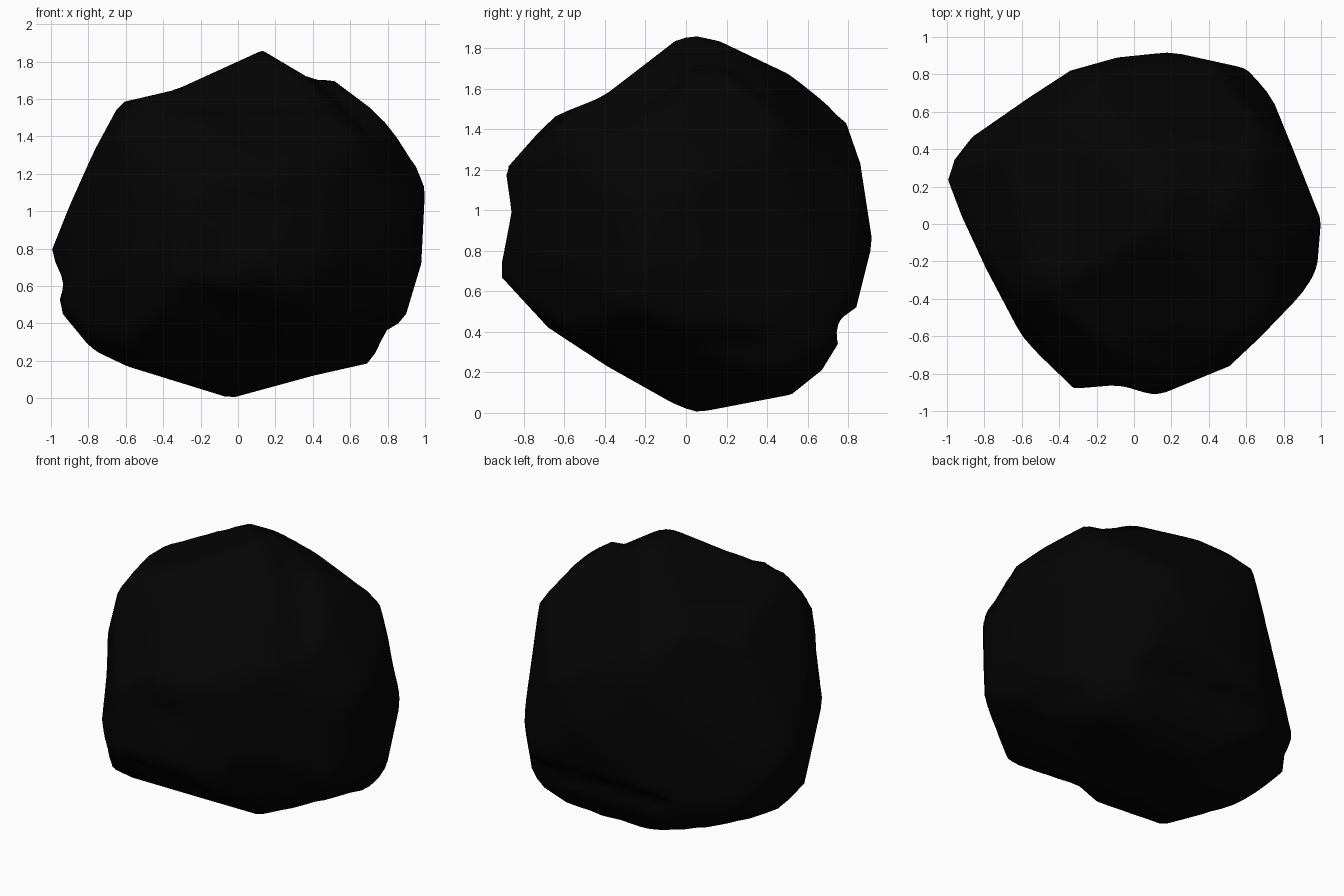
import bpy
import bmesh
from math import radians, sin, cos
from mathutils import Vector

default_cube = bpy.data.objects.get("Cube")
if default_cube:
    bpy.data.objects.remove(default_cube, do_unlink=True)

CENTRE_HEIGHT = 0.93

# Rough outlines of the boulder, each a ring of (across, up) points about its centre
FRONT = [(.13, .93), (.4, .77), (.51, .77), (.75, .59), (.93, .36), (1, .19), (.98, -.21),
         (.89, -.51), (.79, -.57), (.71, -.74), (.4, -.81), (-.04, -.93), (-.59, -.76),
         (-.78, -.67), (-.97, -.44), (-.92, -.33), (-1, -.15), (-.9, .1), (-.77, .39),
         (-.63, .65), (-.33, .72)]
SIDE = [(-.02, .93), (.12, .925), (.53, .73), (.78, .53), (.86, .3), (.92, -.09), (.84, -.41),
        (.73, -.49), (.75, -.59), (.67, -.72), (.52, -.84), (.05, -.93), (-.07, -.88),
        (-.39, -.7), (-.68, -.51), (-.92, -.25), (-.86, .06), (-.89, .27), (-.66, .53),
        (-.41, .63)]
TOP = [(.2, .92), (.61, .83), (.74, .67), (.85, .4), (1, .02), (.98, -.22), (.93, -.34),
       (.67, -.61), (.51, -.76), (.12, -.92), (-.08, -.86), (-.32, -.88), (-.59, -.62),
       (-.79, -.24), (-.92, .04), (-1, .25), (-.93, .42), (-.57, .67), (-.34, .82), (-.09, .89)]
DIAGONAL_FRONT = [(.07, .93), (.29, .85), (.86, .39), (1, -.16), (.88, -.67), (.67, -.73),
                  (.27, -.83), (.09, -.86), (-.48, -.71), (-.77, -.58), (-.84, -.3),
                  (-.8, .01), (-.79, .26), (-.73, .49), (-.48, .78)]
DIAGONAL_BACK = [(-.1, .89), (.36, .7), (.5, .68), (.77, .37), (.84, -.16), (.71, -.7),
                 (.53, -.88), (.19, -.95), (-.25, -.97), (-.68, -.8), (-.88, -.67),
                 (-.95, -.58), (-1, -.27), (-.89, .43), (-.59, .74), (-.49, .8), (-.38, .77)]
UNDERSIDE = [(0, .89), (.46, .8), (.7, .65), (.98, -.37), (.92, -.48), (.93, -.59), (.74, -.77),
             (.49, -.84), (.2, -.93), (-.19, -.81), (-.33, -.69), (-.74, -.58), (-.92, -.16),
             (-.94, .27), (-.71, .68), (-.33, .89), (-.21, .87)]


def plane_axes(azimuth, elevation):
    """Across, up and normal axes of a plane facing the given direction."""
    a, e = radians(azimuth), radians(elevation)
    normal = Vector((cos(a) * cos(e), sin(a) * cos(e), sin(e)))
    across = Vector((-sin(a), cos(a), 0))
    return across, normal.cross(across), normal


OUTLINES = [
    (FRONT, plane_axes(-90, 0)),
    (SIDE, plane_axes(0, 0)),
    (TOP, plane_axes(-90, 90)),
    (DIAGONAL_FRONT, plane_axes(-53, 32)),
    (DIAGONAL_BACK, plane_axes(127, 32)),
    (UNDERSIDE, plane_axes(53, -32)),
]


def outline_radius(ring, direction):
    """Distance from the centre to the ring along a flat direction."""
    best = 0
    for i, point in enumerate(ring):
        start = Vector(ring[i - 1])
        edge = Vector(point) - start
        det = direction.cross(edge)
        if abs(det) < 1e-9:
            continue
        distance = start.cross(edge) / det
        along = start.cross(direction) / det
        if distance > 0 and -1e-6 <= along <= 1 + 1e-6:
            best = max(best, distance)
    return best


def boulder_radius(direction):
    """Blend the outlines, never reaching outside any of them."""
    limit, total, weights = 10, 0, 0
    for ring, (across, up, normal) in OUTLINES:
        flat = Vector((direction.dot(across), direction.dot(up)))
        if flat.length < 0.05:
            continue
        radius = outline_radius(ring, flat.normalized())
        limit = min(limit, radius / flat.length)
        weight = 1 / (direction.dot(normal) ** 2 + 0.01)
        total += radius * weight
        weights += weight
    return min(limit, 1.06 * total / weights)


# Near-black stone
stone = bpy.data.materials.new("black_stone")
stone.use_nodes = True
colour = (0.0012, 0.0012, 0.0012, 1)
stone.diffuse_color = colour
stone.node_tree.nodes["Principled BSDF"].inputs["Base Color"].default_value = colour

# Boulder: a sphere shaped by the outlines, standing on the ground
bm = bmesh.new()
bmesh.ops.create_icosphere(bm, subdivisions=5, radius=1)
for vert in bm.verts:
    direction = vert.co.normalized()
    vert.co = direction * boulder_radius(direction)
    vert.co.z += CENTRE_HEIGHT
for face in bm.faces:
    face.smooth = True

mesh = bpy.data.meshes.new("boulder")
bm.to_mesh(mesh)
bm.free()
mesh.materials.append(stone)
boulder = bpy.data.objects.new("boulder", mesh)
bpy.context.collection.objects.link(boulder)
